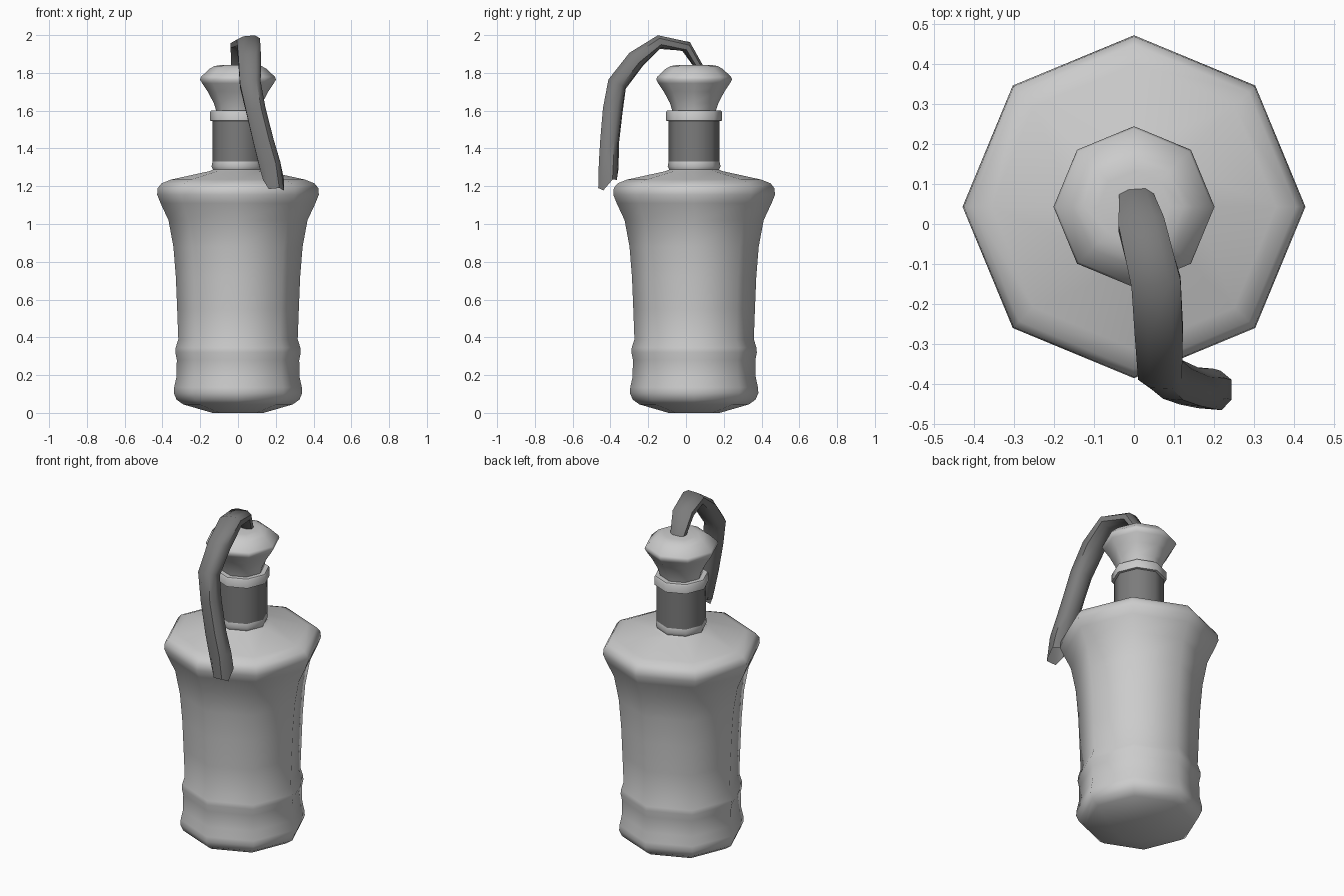
import bpy, math
from mathutils import Vector

if "Cube" in bpy.data.objects:
    bpy.data.objects.remove(bpy.data.objects["Cube"])

CY = 0.043   # bottle axis offset in y
SIDES = 8

dark = bpy.data.materials.new("dark_cloth")
dark.diffuse_color = (0.2, 0.2, 0.2, 1)
dark.use_nodes = True
dark.node_tree.nodes["Principled BSDF"].inputs["Base Color"].default_value = dark.diffuse_color


def make(name, verts, faces, angle, mat=None):
    me = bpy.data.meshes.new(name)
    me.from_pydata(verts, [], faces)
    ob = bpy.data.objects.new(name, me)
    bpy.context.collection.objects.link(ob)
    if mat:
        me.materials.append(mat)
    bpy.ops.object.select_all(action='DESELECT')
    ob.select_set(True)
    bpy.context.view_layer.objects.active = ob
    bpy.ops.object.shade_smooth_by_angle(angle=math.radians(angle))
    return ob


def bridge(rings, n):
    return [(r * n + i, r * n + (i + 1) % n, (r + 1) * n + (i + 1) % n, (r + 1) * n + i)
            for r in range(rings - 1) for i in range(n)]


def lathe(name, profile, bottom=True, top=True, mat=None):
    n = SIDES
    verts = [(r * math.cos(math.tau * i / n), CY + r * math.sin(math.tau * i / n), z)
             for r, z in profile for i in range(n)]
    faces = bridge(len(profile), n)
    if bottom:
        faces.append(tuple(reversed(range(n))))
    if top:
        faces.append(tuple(range(len(verts) - n, len(verts))))
    return make(name, verts, faces, 50, mat)


# Bottle body with foot band, flared shoulder and neck base
lathe("bottle_body", [
    (0.135, 0), (0.29, 0.045), (0.325, 0.07), (0.34, 0.105), (0.338, 0.135), (0.326, 0.19),
    (0.324, 0.28), (0.332, 0.32), (0.330, 0.345), (0.316, 0.39), (0.322, 0.55),
    (0.329, 0.72), (0.342, 0.88), (0.368, 1.02), (0.41, 1.11), (0.428, 1.155),
    (0.425, 1.19), (0.405, 1.215), (0.355, 1.235), (0.15, 1.28), (0.132, 1.288),
    (0.14, 1.305), (0.135, 1.33), (0.12, 1.335)], top=False)

# Dark neck wrap
lathe("neck_wrap", [(0.135, 1.328), (0.135, 1.545)], False, False, dark)

# Collar ring
lathe("collar", [(0.135, 1.545), (0.148, 1.547), (0.148, 1.592), (0.143, 1.60), (0.10, 1.60)],
      False, False)

# Flared stopper
lathe("stopper", [(0.115, 1.598), (0.128, 1.64), (0.16, 1.70), (0.19, 1.745), (0.201, 1.765),
                  (0.195, 1.78), (0.15, 1.822), (0.125, 1.836), (0.09, 1.842)], False, True)

# Cloth wick: centre (x, y, z), half width, half thickness
path = [(0.005, 0.07, 1.83, 0.042, 0.022), (0.018, 0.0, 1.94, 0.058, 0.03),
        (0.055, -0.145, 1.963, 0.062, 0.036), (0.062, -0.265, 1.87, 0.06, 0.05),
        (0.065, -0.365, 1.74, 0.055, 0.052), (0.095, -0.388, 1.60, 0.052, 0.053),
        (0.137, -0.405, 1.43, 0.054, 0.05), (0.17, -0.409, 1.31, 0.057, 0.053),
        (0.188, -0.413, 1.23, 0.057, 0.052)]
section = [(1, -0.45), (1, 0.5), (0.55, 1), (-0.45, 0.9), (-1, 0.45), (-1, -0.5), (-0.5, -1), (0.5, -0.9)]
verts = []
for k, (x, y, z, w, t) in enumerate(path):
    a = Vector(path[max(k - 1, 0)][:3])
    b = Vector(path[min(k + 1, len(path) - 1)][:3])
    tan = (b - a).normalized()
    lat = (Vector((1, 0, 0)) - tan * tan.x).normalized()
    nor = tan.cross(lat)
    for j, (u, v) in enumerate(section):
        p = Vector((x, y, z)) + lat * u * w + nor * v * t
        if k == len(path) - 1:      # ragged open end
            p.z = 1.222 - 0.035 * v - 0.015 * u + 0.012 * (-1) ** j
        verts.append(p)
n = len(section)
faces = bridge(len(path), n) + [tuple(reversed(range(n)))]
make("cloth_wick", verts, faces, 50, dark)
